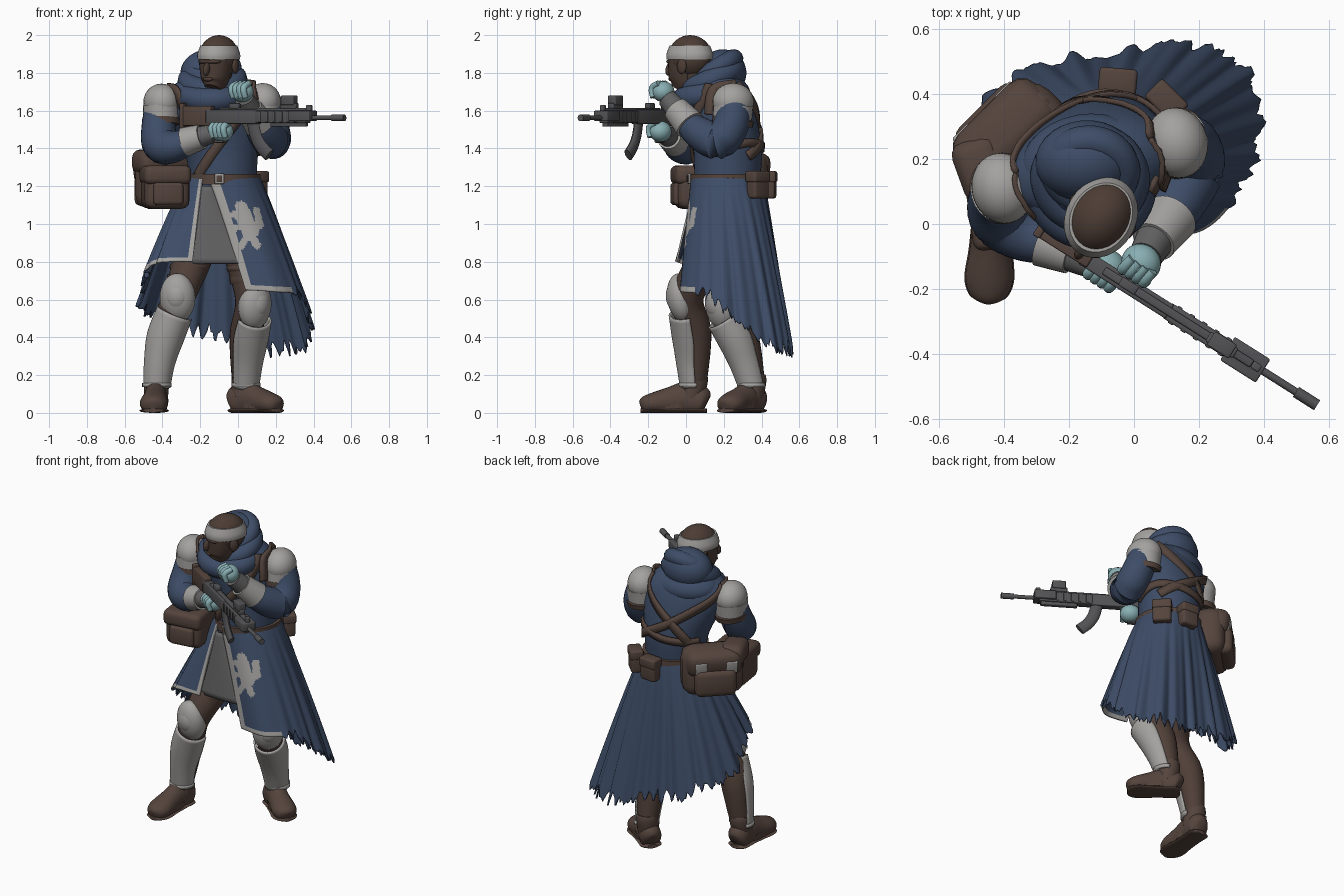
import bpy, bmesh, math, random
from math import sin, cos, pi, radians
from mathutils import Vector as V, Matrix

if "Cube" in bpy.data.objects:
    bpy.data.objects.remove(bpy.data.objects["Cube"])

random.seed(4)

def mat(name, *c):
    m = bpy.data.materials.new(name)
    m.diffuse_color = (*c, 1)
    m.use_nodes = True
    m.node_tree.nodes["Principled BSDF"].inputs["Base Color"].default_value = m.diffuse_color
    return m

BLUE = mat("blue_cloth", .047, .073, .135)
PALE = mat("pale_armour", .37, .36, .345)
BROWN = mat("brown_leather", .09, .058, .046)
TROUS = mat("brown_trousers", .08, .05, .039)
SKIN = mat("dark_skin", .073, .046, .035)
GLOVE = mat("teal_glove", .25, .43, .45)
GUN = mat("gun_metal", .085, .085, .09)
GREY = mat("grey_cloth", .125, .122, .125)

# ---------- helpers ----------
def finish(o, m, thick=0, angle=40):
    if m:
        o.data.materials.append(m)
    bpy.ops.object.select_all(action='DESELECT')
    o.select_set(True)
    bpy.context.view_layer.objects.active = o
    bpy.ops.object.shade_smooth_by_angle(angle=radians(angle))
    if thick:
        s = o.modifiers.new("thickness", 'SOLIDIFY')
        s.thickness, s.offset = thick, 0
    return o

def from_bm(name, bm, m, thick=0, recalc=True):
    if recalc:
        bmesh.ops.recalc_face_normals(bm, faces=bm.faces)
    me = bpy.data.meshes.new(name)
    bm.to_mesh(me)
    bm.free()
    o = bpy.data.objects.new(name, me)
    bpy.context.collection.objects.link(o)
    return finish(o, m, thick)

def curve(pts, steps):
    """Smooth curve through tuples of any length."""
    P = [pts[0]] + list(pts) + [pts[-1]]
    out = []
    for i in range(1, len(P) - 2):
        for k in range(steps):
            t = k / steps
            out.append([.5 * (2*b + (c-a)*t + (2*a-5*b+4*c-d)*t*t + (3*b-a-3*c+d)*t**3)
                        for a, b, c, d in zip(*P[i-1:i+3])])
    return out + [list(pts[-1])]

def loft(name, rings, m, ref=(0, -1, 0), arc=360, n=24, steps=5, flat=False, thick=.012, floor=None):
    """Rings are (x, y, z, side radius, front radius); arc under 360 gives an open shell."""
    rings = curve([r if len(r) == 5 else (*r, r[3]) for r in rings], steps)
    bm, loops, full = bmesh.new(), [], arc == 360
    for i, r in enumerate(rings):
        a, b = rings[max(i-1, 0)], rings[min(i+1, len(rings)-1)]
        t = V((0, 0, 1)) if flat else (V(b[:3]) - V(a[:3])).normalized()
        v = V(ref) - t * t.dot(V(ref))
        v.normalize()
        u = t.cross(v)
        ring = []
        for k in range(n if full else n + 1):
            w = radians(arc) * (k / n - .5)
            p = V(r[:3]) + u * r[3] * sin(w) + v * r[4] * cos(w)
            if floor is not None:
                p.z = max(p.z, floor)
            ring.append(bm.verts.new(p))
        loops.append(ring)
    for A, B in zip(loops, loops[1:]):
        for k in range(n):
            j = (k + 1) % len(A)
            bm.faces.new((A[k], A[j], B[j], B[k]))
    if full:
        bm.faces.new(loops[0])
        bm.faces.new(loops[-1])
    return from_bm(name, bm, m, 0 if full else thick)

def ball(name, loc, scale, m, yaw=0, tilt=0):
    bm = bmesh.new()
    M = Matrix.Translation(loc) @ Matrix.Rotation(radians(yaw), 4, 'Z') @ Matrix.Rotation(radians(tilt), 4, 'X') @ Matrix.Diagonal((*scale, 1))
    bmesh.ops.create_uvsphere(bm, u_segments=28, v_segments=18, radius=1, matrix=M)
    return from_bm(name, bm, m)

def box(name, loc, size, m, yaw=0, tilt=0, bevel=.01):
    bm = bmesh.new()
    M = Matrix.Translation(loc) @ Matrix.Rotation(radians(yaw), 4, 'Z') @ Matrix.Rotation(radians(tilt), 4, 'X') @ Matrix.Diagonal((*size, 1))
    bmesh.ops.create_cube(bm, size=1, matrix=M)
    bmesh.ops.bevel(bm, geom=bm.edges[:], offset=bevel, segments=3, profile=.5, affect='EDGES')
    return from_bm(name, bm, m)

# ---------- torso, belt, straps ----------
FACE = V((.24, -.97, 0))
TORSO = [(-.08, .22, 1.1, .185, .165), (-.08, .22, 1.25, .18, .175), (-.09, .22, 1.4, .2, .18),
         (-.12, .19, 1.58, .25, .175), (-.135, .175, 1.69, .245, .155), (-.13, .16, 1.76, .18, .13), (-.12, .13, 1.82, .09, .09)]
loft("tunic_torso", TORSO, BLUE, FACE, n=40, flat=True)
loft("belt", [(-.08, .22, z, .2, .197) for z in (1.21, 1.265)], BROWN, FACE, n=40, flat=True, steps=1)
box("belt_buckle", (-.1, .02, 1.24), (.05, .02, .055), PALE, 10, bevel=.005)
box("buckle_inset", (-.1, .009, 1.24), (.03, .006, .035), BROWN, 10, bevel=.002)
DENSE = curve(TORSO, 12)

def on_torso(a, z, off=.008):
    r = min(DENSE, key=lambda q: abs(q[2] - z))
    side, w = V((-FACE.y, FACE.x, 0)), radians(a)
    return V((r[0], r[1], z)) + side * (r[3] + off) * sin(w) + FACE * (r[4] + off) * cos(w)

def strap(name, pts, width=.026):
    P = [on_torso(a, z) for a, z in curve(pts, 10)]
    bm, prev = bmesh.new(), None
    for i, p in enumerate(P):
        t = P[min(i+1, len(P)-1)] - P[max(i-1, 0)]
        s = t.cross(p - V((-.1, .2, p.z))).normalized() * width
        cur = bm.verts.new(p + s), bm.verts.new(p - s)
        if prev:
            bm.faces.new((prev[0], prev[1], cur[1], cur[0]))
        prev = cur
    from_bm(name, bm, BROWN, .016)

strap("chest_strap", [(55, 1.74), (10, 1.52), (-60, 1.25)])
strap("back_strap_left", [(110, 1.74), (150, 1.6), (190, 1.48), (240, 1.32)])
strap("back_strap_right", [(-105, 1.72), (-150, 1.6), (-190, 1.48), (-250, 1.36)])
strap("side_strap", [(60, 1.38), (110, 1.43), (180, 1.4), (240, 1.38)], .022)
strap("shoulder_strap_left", [(50, 1.58), (60, 1.71), (110, 1.74)])
strap("shoulder_strap_right", [(-45, 1.56), (-60, 1.7), (-105, 1.72)])

# ---------- hood and head ----------
for i, (z, y, R, r, tilt) in enumerate([(1.69, .12, .14, .065, 14), (1.76, .14, .125, .06, 24), (1.82, .165, .105, .05, 32)]):
    bpy.ops.mesh.primitive_torus_add(location=(-.135, y, z), rotation=(radians(tilt), 0, radians(-6)),
                                     major_radius=R, minor_radius=r, major_segments=40, minor_segments=14)
    o = bpy.context.object
    o.name = f"hood_fold_{i}"
    finish(o, BLUE)
ball("hood_back", (-.15, .195, 1.8), (.155, .125, .125), BLUE, 5, -15)
ball("hood_drape", (-.15, .19, 1.7), (.2, .15, .1), BLUE, 10, -8)
HY = -31
def hp(x, y, z):
    return V((-.105, .015, z)) + Matrix.Rotation(radians(HY), 3, 'Z') @ V((x, y, 0))
loft("neck", [(-.11, .08, 1.68, .075), (-.105, .03, 1.85, .075)], SKIN)
ball("skull", hp(0, .008, 1.885), (.1, .122, .115), SKIN, HY)
loft("face", [(*hp(0, -.05, 1.715), .042, .055), (*hp(0, -.035, 1.75), .065, .078), (*hp(0, -.03, 1.8), .08, .083),
              (*hp(0, -.025, 1.87), .09, .09)], SKIN, hp(0, -1, 0) - hp(0, 0, 0))
ball("brow", hp(0, -.088, 1.86), (.068, .032, .016), SKIN, HY)
ball("nose", hp(0, -.118, 1.82), (.016, .024, .036), SKIN, HY, -20)
ball("lips", hp(0, -.106, 1.767), (.028, .012, .012), SKIN, HY)
for s in (-1, 1):
    ball("ear", hp(s*.098, .015, 1.835), (.014, .028, .04), SKIN, HY)
hb = hp(0, .006, 0)
loft("headband", [(hb.x, hb.y, 1.87, .106, .128), (hb.x, hb.y, 1.9, .107, .129), (hb.x, hb.y, 1.945, .092, .112)],
     PALE, hp(0, -1, 0) - hp(0, 0, 0), n=32, flat=True)

# ---------- arms ----------
def arm(side, sleeve, cuff, bracer, hand, pad):
    loft(side + "_sleeve", sleeve, BLUE)
    loft(side + "_cuff", cuff, PALE, steps=2)
    loft(side + "_bracer", bracer, GREY, steps=2)
    ball(side + "_hand", hand, (.062, .058, .055), GLOVE, -32)
    for k in range(4):  # curled fingers
        d = V((.845, -.535, 0)) * (k - 1.5) * .025
        p = V(hand) + d + V((-.015, -.025, 0))
        loft(side + "_finger", [(*(p + V((.02, .02, .045))), .016), (*(p + V((-.01, -.015, .02))), .018),
                                (*(p + V((0, -.01, -.03))), .015)], GLOVE, (1, 0, 0), n=10, steps=3)
    x, y, z = pad
    ball(side + "_pauldron", pad, (.095, .11, .098), PALE, 14)
    for name, m, a, b, r in (("plate", PALE, -.02, -.095, .099), ("strap", BROWN, -.09, -.122, .103)):
        loft(f"{side}_pauldron_{name}", [(x, y, z+a, r, r*1.08), (x, y-.005, z+b, r-.004, r*1.05)], m, steps=2)

arm("left", [(.12, .25, 1.68, .085), (.17, .24, 1.53, .094), (.18, .17, 1.44, .098), (.13, .06, 1.49, .085), (.09, -.01, 1.56, .06)],
    [(.115, .02, 1.525, .084), (.06, -.055, 1.61, .07)], [(.07, -.04, 1.595, .062), (.035, -.1, 1.665, .052)],
    (.022, -.12, 1.7), (.132, .25, 1.648))
arm("right", [(-.4, .12, 1.66, .085), (-.42, .08, 1.52, .09), (-.41, .02, 1.42, .096), (-.34, -.03, 1.41, .085), (-.26, -.06, 1.44, .065)],
    [(-.28, -.055, 1.435, .078), (-.19, -.09, 1.462, .066)], [(-.22, -.08, 1.455, .058), (-.13, -.12, 1.48, .048)],
    (-.085, -.135, 1.49), (-.405, .11, 1.645))

# ---------- coat with ragged hem, pale trim and beast emblem ----------
HEM = [(.04, -.02, .65), (.2, -.02, .64), (.32, .09, .62), (.385, .24, .5), (.37, .42, .37), (.28, .53, .31), (.12, .56, .32),
       (-.06, .52, .38), (-.25, .5, .41), (-.42, .42, .5), (-.52, .25, .55), (-.5, .08, .69), (-.46, -.01, .78), (-.36, -.05, .8), (-.24, -.05, .8)]
EMBLEM = [(.015, 1.09, .02, 1.07, .032), (.025, 1.05, .065, .96, .042), (.03, 1.03, -.025, 1.05, .018), (.035, 1.0, -.02, .975, .016),
          (.06, .95, .02, .885, .02), (.065, .95, .1, .885, .02), (.07, .95, .115, .99, .013), (.115, .99, .095, 1.07, .018)]

def in_emblem(x, z):
    for ax, az, bx, bz, r in EMBLEM:
        dx, dz = bx - ax, bz - az
        t = max(0, min(1, ((x-ax)*dx + (z-az)*dz) / (dx*dx + dz*dz)))
        if math.hypot(x - ax - t*dx, z - az - t*dz) < r:
            return True
    return False

hem, ROWS, grid = curve(HEM, 20), 64, []
N = len(hem)
bm = bmesh.new()
teeth = [random.uniform(.1, 1) for _ in range(200)]
def tooth(x):
    return teeth[int(x)] * abs(2*(x % 1) - 1)
for i, h in enumerate(hem):
    u = i / (N - 1)
    a = radians(245 + 352 * u**.8)
    top = V((-.08 + .19*cos(a), .22 + .187*sin(a), 1.25))
    ragged = .12 < u < .83
    cut = .12 * tooth(u*43) + .06 * tooth(u*110) if ragged else 0
    amp = .011 * max(0, min(1, (u-.1)/.1, (.95-u)/.1))
    out = V((cos(a), sin(a), 0))
    col = []
    for j in range(ROWS + 1):
        v = j / ROWS * (1.03 - cut if ragged else 1)
        d = V(h) - top
        p = top + V((d.x * v**.9, d.y * v**.9, d.z * v))
        p += out * amp * v * (sin(u*2*pi*17) + .7*sin(u*2*pi*29 + 1 + v))
        col.append(bm.verts.new(p))
    grid.append(col)
for i in range(N - 1):
    u = i / (N - 1)
    for j in range(ROWS):
        f = bm.faces.new((grid[i][j], grid[i][j+1], grid[i+1][j+1], grid[i+1][j]))
        c = f.calc_center_median()
        edge = i < 6 or i > N - 8
        low = j > ROWS - 4 and (u < .12 or u > .83)
        f.material_index = int(edge or low or (u < .25 and in_emblem(c.x, c.z)))
coat = from_bm("coat_skirt", bm, BLUE, .01, recalc=False)
coat.data.materials.append(PALE)
loft("coat_lining", [(-.16, .06, 1.2, .03, .02), (-.155, .035, 1.0, .1, .02), (-.11, .01, .79, .17, .02)], GREY, arc=180, flat=True)

# ---------- legs ----------
def leg(side, pts, shin, ref, knee, yaw, heel, toe):
    loft(side + "_trouser", pts, TROUS)
    loft(side + "_greave", shin, PALE, ref, arc=215)
    loft(side + "_greave_rim", [(*shin[-1][:2], z, .071, .075) for z in (shin[-1][2]-.004, shin[-1][2]+.018)], PALE, ref, arc=225, steps=1)
    ball(side + "_knee_guard", knee, (.095, .075, .13), PALE, yaw, 8)
    ball(side + "_knee_boss", V(knee) + V(ref).normalized()*.02 + V((0, 0, .01)), (.07, .062, .085), PALE, yaw)
    for k in range(3):  # trouser creases
        a, b = V(pts[1][:3]), V(pts[2][:3])
        p = a.lerp(b, .1 + .25*k)
        loft(side + "_crease", [(p.x, p.y, p.z-.02, .094), (p.x, p.y, p.z, .111-.006*k), (p.x, p.y, p.z+.02, .098)], TROUS)
    h, t = V((*heel, 0)), V((*toe, 0))
    prof = [(0, .05, .03, .04), (.07, .06, .062, .08), (.3, .075, .062, .09), (.55, .062, .066, .075), (.8, .05, .074, .058), (.95, .04, .055, .045), (1, .035, .02, .025)]
    loft(side + "_boot", [(*(h.lerp(t, s) + V((0, 0, z))), w, r) for s, z, w, r in prof], BROWN, (0, 0, 1), floor=.012)
    loft(side + "_boot_sole", [(*(h.lerp(t, s) + V((0, 0, .012))), w+.003, .012) for s, z, w, r in prof], BROWN, (0, 0, 1), floor=0)
    c = h.lerp(t, .24)
    loft(side + "_boot_shaft", [(c.x, c.y, .08, .064), (pts[-1][0], pts[-1][1], .17, .066), (pts[-1][0], pts[-1][1], .2, .06)], BROWN, (t - h))
    for k in range(4):  # laces
        p = h.lerp(t, .42 + .08*k)
        loft(side + "_boot_lace", [(p.x, p.y, .062, .066, .082-.01*k), (*(p + (t-h)*.025), .062, .066, .08-.01*k)], BROWN, (0, 0, 1), steps=1, floor=.02)

leg("right", [(-.17, .22, 1.1, .11), (-.23, .13, .85, .105), (-.31, .01, .62, .085), (-.385, .05, .42, .085), (-.43, .05, .14, .058)],
    [(-.335, .005, .53, .092), (-.385, .025, .4, .093), (-.415, .03, .27, .077), (-.43, .04, .14, .066)], (-.15, -1, 0),
    (-.32, -.025, .61), -8, (-.43, .11), (-.45, -.24))
leg("left", [(0, .25, 1.1, .11), (.03, .24, .85, .105), (.07, .21, .6, .085), (.04, .3, .4, .085), (.03, .36, .14, .06)],
    [(.085, .2, .5, .088), (.065, .26, .4, .092), (.05, .31, .27, .077), (.04, .35, .14, .066)], (.65, -.75, 0),
    (.09, .185, .57), 40, (-.03, .39), (.22, .2))

# ---------- bags and pouches ----------
box("satchel", (-.375, .265, 1.23), (.37, .19, .3), BROWN, 45, bevel=.07)
box("satchel_flap", (-.395, .285, 1.3), (.34, .19, .17), BROWN, 45, -10, bevel=.06)
box("satchel_pocket", (-.44, .325, 1.18), (.25, .1, .17), BROWN, 45, bevel=.035)
for x, y in ((-.39, .4), (-.52, .27)):
    box("satchel_patch", (x, y, 1.28), (.07, .035, .08), PALE, 45, -10, bevel=.006)
box("side_bag", (-.385, .06, 1.19), (.24, .23, .22), BROWN, 8, bevel=.045)
box("side_bag_flap", (-.385, .05, 1.26), (.25, .24, .1), BROWN, 8, bevel=.03)
box("side_bag_pocket", (-.37, -.045, 1.16), (.16, .06, .12), BROWN, 8, bevel=.02)
box("upper_bag", (-.47, .17, 1.33), (.15, .2, .13), BROWN, 20, bevel=.045)
for x, y, yaw in ((-.05, .44, -5), (.1, .38, -45)):
    box("belt_pouch", (x, y, 1.205), (.11, .07, .14), BROWN, yaw, bevel=.015)
    box("belt_pouch_flap", (x, y, 1.25), (.118, .08, .06), BROWN, yaw, bevel=.012)

# ---------- rifle, laid out along its own length ----------
def gp(t, z, lat=0):
    return V((-.16 + .845*t + .535*lat, -.1 - .535*t + .845*lat, z))
for name, a, b, w, z0, z1, m in (
        ("stock", -.15, .03, .045, 1.52, 1.625, BROWN), ("stock_pad", -.165, -.14, .05, 1.5, 1.64, BROWN),
        ("receiver", .0, .32, .05, 1.53, 1.605, GUN), ("handguard", .31, .63, .054, 1.535, 1.6, GUN),
        ("top_rail", .08, .62, .026, 1.595, 1.615, GUN), ("side_rail", .53, .66, .085, 1.545, 1.6, GUN),
        ("lower_rail", .4, .62, .03, 1.515, 1.54, GUN), ("sight_base", .46, .56, .035, 1.61, 1.64, GUN),
        ("sight", .47, .55, .05, 1.63, 1.68, GUN), ("rear_sight", .14, .2, .03, 1.61, 1.64, GUN),
        ("front_sight", .62, .65, .025, 1.56, 1.63, GUN), ("grip", .05, .1, .035, 1.43, 1.54, GUN)):
    box("rifle_" + name, gp((a+b)/2, (z0+z1)/2), (b-a, w, z1-z0), m, -32.3, bevel=.006)
for k in range(6):
    box("rifle_rail_rib", gp(.34 + .045*k, 1.568), (.018, .062, .06), GUN, -32.3, bevel=.004)
loft("rifle_barrel", [(*gp(t, 1.562), .012) for t in (.6, .8)], GUN, n=14, steps=1)
loft("rifle_muzzle", [(*gp(t, 1.562), .018) for t in (.78, .857)], GUN, n=14, steps=1)
loft("rifle_magazine", [(*gp(t, z), .018, .036) for t, z in ((.28, 1.55), (.3, 1.47), (.335, 1.41), (.385, 1.365))],
     GUN, (.845, -.535, 0), n=12)
